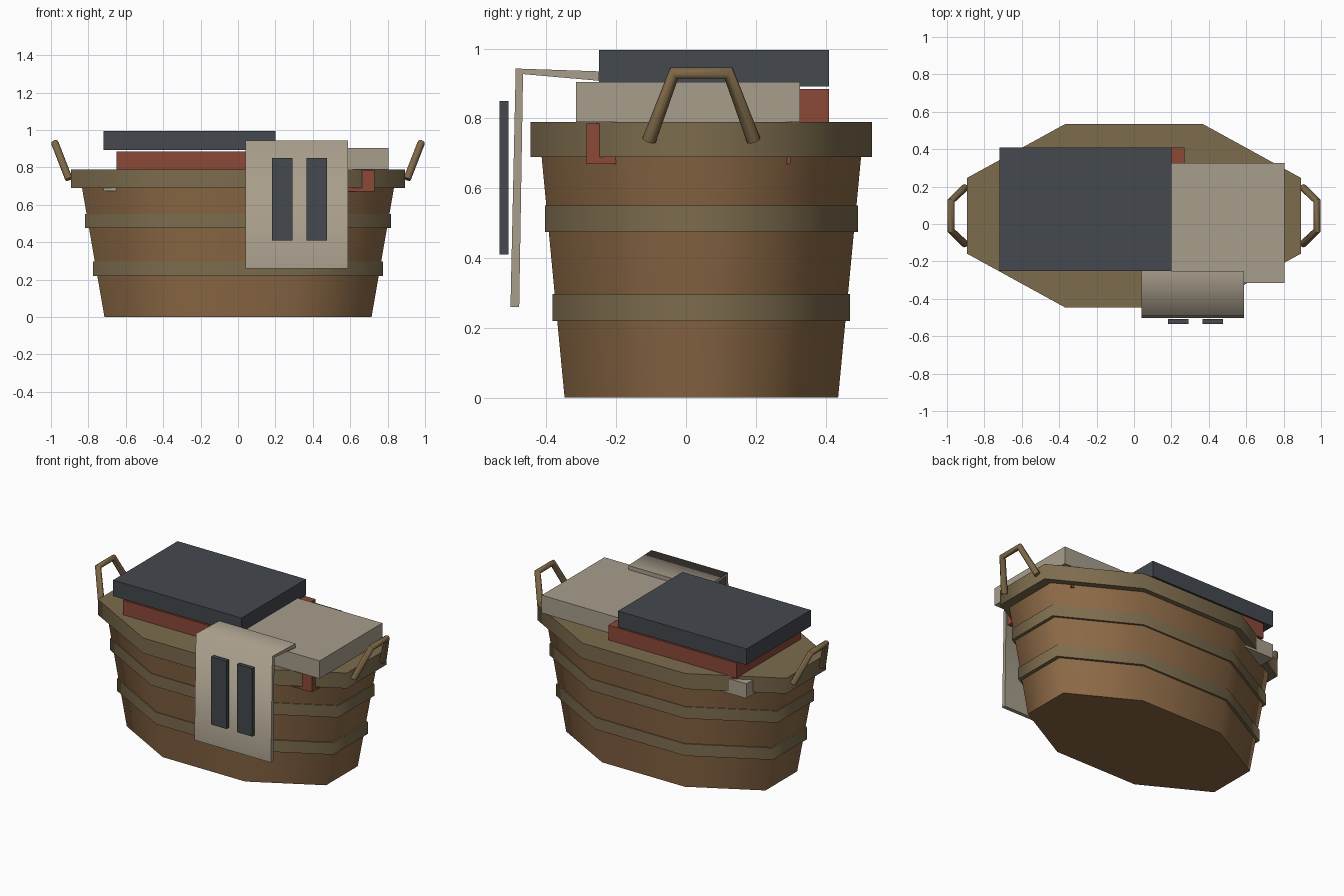
import bpy, bmesh, math

if "Cube" in bpy.data.objects:
    bpy.data.objects.remove(bpy.data.objects["Cube"])

CY = 0.044      # centre line of the basket
ASPECT = 0.549  # basket depth / width


def material(name, rgb):
    m = bpy.data.materials.new(name)
    m.diffuse_color = (*rgb, 1)
    m.use_nodes = True
    m.node_tree.nodes["Principled BSDF"].inputs["Base Color"].default_value = m.diffuse_color
    return m


WOOD = material("brown_wood", (0.26, 0.14, 0.06))
BAND = material("olive_band", (0.205, 0.15, 0.076))
GRIP = material("handle_brown", (0.21, 0.14, 0.065))
RED = material("red_cloth", (0.26, 0.065, 0.04))
BEIGE = material("beige_cloth", (0.39, 0.34, 0.26))
DARK = material("charcoal_cloth", (0.058, 0.065, 0.075))


def finish(name, bm, mat):
    bmesh.ops.recalc_face_normals(bm, faces=bm.faces[:])
    me = bpy.data.meshes.new(name)
    bm.to_mesh(me)
    bm.free()
    ob = bpy.data.objects.new(name, me)
    bpy.context.collection.objects.link(ob)
    me.materials.append(mat)
    return ob


def activate(ob):
    bpy.ops.object.select_all(action='DESELECT')
    ob.select_set(True)
    bpy.context.view_layer.objects.active = ob


def octagon(name, z0, z1, half0, half1, mat):
    """Oval eight-sided solid; half0 / half1 are half widths in x."""
    bm = bmesh.new()
    rings = []
    for z, half in ((z0, half0), (z1, half1)):
        r = half / math.cos(math.pi / 8)
        angles = [math.pi / 8 + i * math.pi / 4 for i in range(8)]
        rings.append([bm.verts.new((r * math.cos(a), CY + ASPECT * r * math.sin(a), z))
                      for a in angles])
    low, top = rings
    bm.faces.new(low)
    bm.faces.new(top)
    for i in range(8):
        j = (i + 1) % 8
        bm.faces.new((low[i], low[j], top[j], top[i]))
    ob = finish(name, bm, mat)
    activate(ob)
    bpy.ops.object.shade_smooth_by_angle(angle=math.radians(65))


def box(name, x, y, z, mat):
    bm = bmesh.new()
    bmesh.ops.create_cube(bm, size=1)
    for v in bm.verts:
        v.co = [(a + b) / 2 + c * (b - a) for (a, b), c in zip((x, y, z), v.co)]
    finish(name, bm, mat)


# basket, hoops and rim
octagon("basket_body", 0, 0.72, 0.714, 0.839, WOOD)
octagon("lower_hoop", 0.22, 0.297, 0.776, 0.776, BAND)
octagon("upper_hoop", 0.475, 0.551, 0.817, 0.817, BAND)
octagon("rim", 0.69, 0.79, 0.892, 0.892, BAND)

# bent tube handles
for side, label in ((-1, "left"), (1, "right")):
    cu = bpy.data.curves.new(label + "_handle", 'CURVE')
    cu.dimensions = '3D'
    cu.bevel_depth = 0.02
    cu.bevel_resolution = 2
    cu.use_fill_caps = True
    sp = cu.splines.new('POLY')
    path = [(0.904, -0.15, 0.737), (0.979, -0.078, 0.93),
            (0.979, 0.078, 0.93), (0.904, 0.15, 0.737)]
    sp.points.add(len(path) - 1)
    for p, (x, y, z) in zip(sp.points, path):
        p.co = (side * x, CY + y, z, 1)
    ob = bpy.data.objects.new(label + "_handle", cu)
    bpy.context.collection.objects.link(ob)
    cu.materials.append(GRIP)
    activate(ob)
    bpy.ops.object.convert(target='MESH')
    bpy.ops.object.shade_smooth_by_angle(angle=math.radians(50))

# stacked folded laundry
box("folded_beige_bottom", (-0.72, 0.20), (-0.245, 0.41), (0.675, 0.77), BEIGE)
box("folded_red_bottom", (-0.05, 0.73), (-0.285, 0.30), (0.67, 0.785), RED)
box("folded_red_top", (-0.65, 0.27), (-0.25, 0.41), (0.785, 0.885), RED)
box("folded_beige_top", (0.08, 0.805), (-0.315, 0.327), (0.79, 0.905), BEIGE)
box("folded_dark_top", (-0.72, 0.20), (-0.25, 0.41), (0.892, 0.996), DARK)

# towel draped over the front, softly shaded at the fold
profile = [(-0.25, 0.935), (-0.488, 0.943), (-0.503, 0.26),
           (-0.478, 0.26), (-0.467, 0.927), (-0.25, 0.908)]
bm = bmesh.new()
left, right = [[bm.verts.new((x, y, z)) for y, z in profile] for x in (0.04, 0.588)]
n = len(profile)
for i in range(n):
    j = (i + 1) % n
    f = bm.faces.new((left[i], left[j], right[j], right[i]))
    f.smooth = True
for ring in (left, right):
    bm.faces.new((ring[0], ring[1], ring[4], ring[5]))
    bm.faces.new((ring[1], ring[2], ring[3], ring[4]))
folds = [{left[1], right[1]}, {left[4], right[4]}]
for e in bm.edges:
    e.smooth = set(e.verts) in folds
finish("hanging_towel", bm, BEIGE)

# towel stripes
for i, x in enumerate((0.182, 0.366)):
    box(f"towel_stripe_{i + 1}", (x, x + 0.11), (-0.534, -0.509), (0.41, 0.85), DARK)
